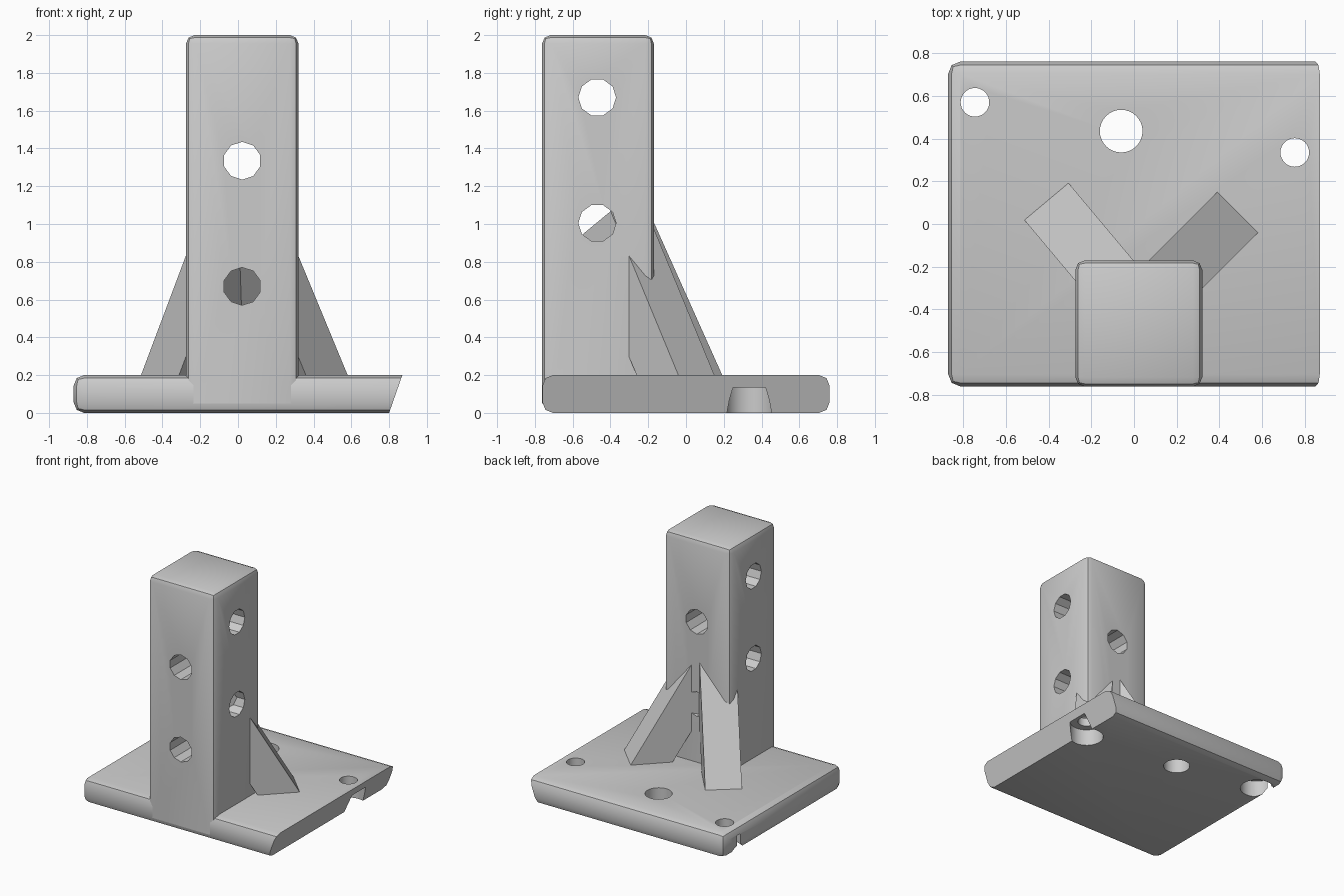
import bpy, bmesh, math
from mathutils import Vector, Matrix

if "Cube" in bpy.data.objects:
    bpy.data.objects.remove(bpy.data.objects["Cube"], do_unlink=True)

grey = bpy.data.materials.new("plain_grey")
grey.use_nodes = True
GREY = (0.6, 0.6, 0.6, 1)
grey.diffuse_color = GREY
grey.node_tree.nodes["Principled BSDF"].inputs["Base Color"].default_value = GREY


def make_object(name, bm):
    bmesh.ops.recalc_face_normals(bm, faces=bm.faces)
    mesh = bpy.data.meshes.new(name)
    bm.to_mesh(mesh)
    bm.free()
    mesh.materials.append(grey)
    obj = bpy.data.objects.new(name, mesh)
    bpy.context.collection.objects.link(obj)
    return obj


def box(lo, hi):
    bm = bmesh.new()
    size, mid = Vector(hi) - Vector(lo), (Vector(hi) + Vector(lo)) / 2
    bmesh.ops.create_cube(bm, size=1, matrix=Matrix.Translation(mid) @ Matrix.Diagonal((*size, 1)))
    return bm


def round_edges(bm, keep, width):
    edges = [e for e in bm.edges if keep(e)]
    bmesh.ops.bevel(bm, geom=edges, offset=width, segments=2, profile=0.5, affect='EDGES')


def drill(target, centre, radius, depth, axis, sides):
    """Cut a round hole along the given axis."""
    bm = bmesh.new()
    turn = Vector((0, 0, 1)).rotation_difference(Vector(axis)).to_matrix().to_4x4()
    bmesh.ops.create_cone(bm, cap_ends=True, segments=sides, radius1=radius, radius2=radius,
                          depth=depth, matrix=Matrix.Translation(centre) @ turn)
    cutter = make_object("hole_cutter", bm)
    cutter.hide_render = True
    mod = target.modifiers.new("hole", 'BOOLEAN')
    mod.operation, mod.solver, mod.object = 'DIFFERENCE', 'EXACT', cutter
    bpy.context.view_layer.objects.active = target
    bpy.ops.object.modifier_apply(modifier=mod.name)
    bpy.data.objects.remove(cutter, do_unlink=True)


def smooth(obj):
    bpy.ops.object.select_all(action='DESELECT')
    obj.select_set(True)
    bpy.context.view_layer.objects.active = obj
    bpy.ops.object.shade_smooth_by_angle(angle=math.radians(30))


# Base plate with one undercut end left sharp
bm = box((-0.87, -0.76, 0), (0.87, 0.76, 0.2))
for v in bm.verts:
    if v.co.x > 0 and v.co.z < 0.1:
        v.co.x = 0.8
round_edges(bm, lambda e: not all(v.co.x > 0 for v in e.verts), 0.055)
base = make_object("base_plate", bm)
drill(base, (-0.06, 0.435, 0.1), 0.1, 1, (0, 0, 1), 32)
for x, y in ((-0.745, 0.57), (0.753, 0.335)):
    drill(base, (x, y, 0.1), 0.067, 1, (0, 0, 1), 32)
    drill(base, (x, y, -0.065), 0.127, 0.4, (0, 0, 1), 32)

# Upright post with alternating cross holes
bm = box((-0.275, -0.762, 0.05), (0.32, -0.17, 2))
round_edges(bm, lambda e: any(v.co.z > 1 for v in e.verts), 0.045)
post = make_object("upright_post", bm)
for z in (0.67, 1.335):
    drill(post, (0.022, -0.47, z), 0.1, 2, (0, 1, 0), 10)
    drill(post, (0.022, -0.47, z + 0.335), 0.1, 2, (1, 0, 0), 10)

# Square braces leaning into the back corners of the post
BRACE, TILT = 0.27, math.radians(59.7)
for name, foot, heading in (("left_brace", (0.485, 0.055, 0.2), 45),
                            ("right_brace", (-0.41, 0.105, 0.2), 130)):
    a = math.radians(heading)
    out = Vector((math.cos(a), math.sin(a), 0))
    up = Vector((0, 0, 1))
    along = up * math.sin(TILT) - out * math.cos(TILT)
    normal = up * math.cos(TILT) + out * math.sin(TILT)
    side = along.cross(normal)
    frame = Matrix((side, normal, along)).transposed().to_4x4()
    frame.translation = Vector(foot)
    bm = box((-BRACE / 2, -BRACE, -0.03), (BRACE / 2, 0, 1.005))
    bm.transform(frame)
    make_object(name, bm)

for part in (base, post):
    smooth(part)
